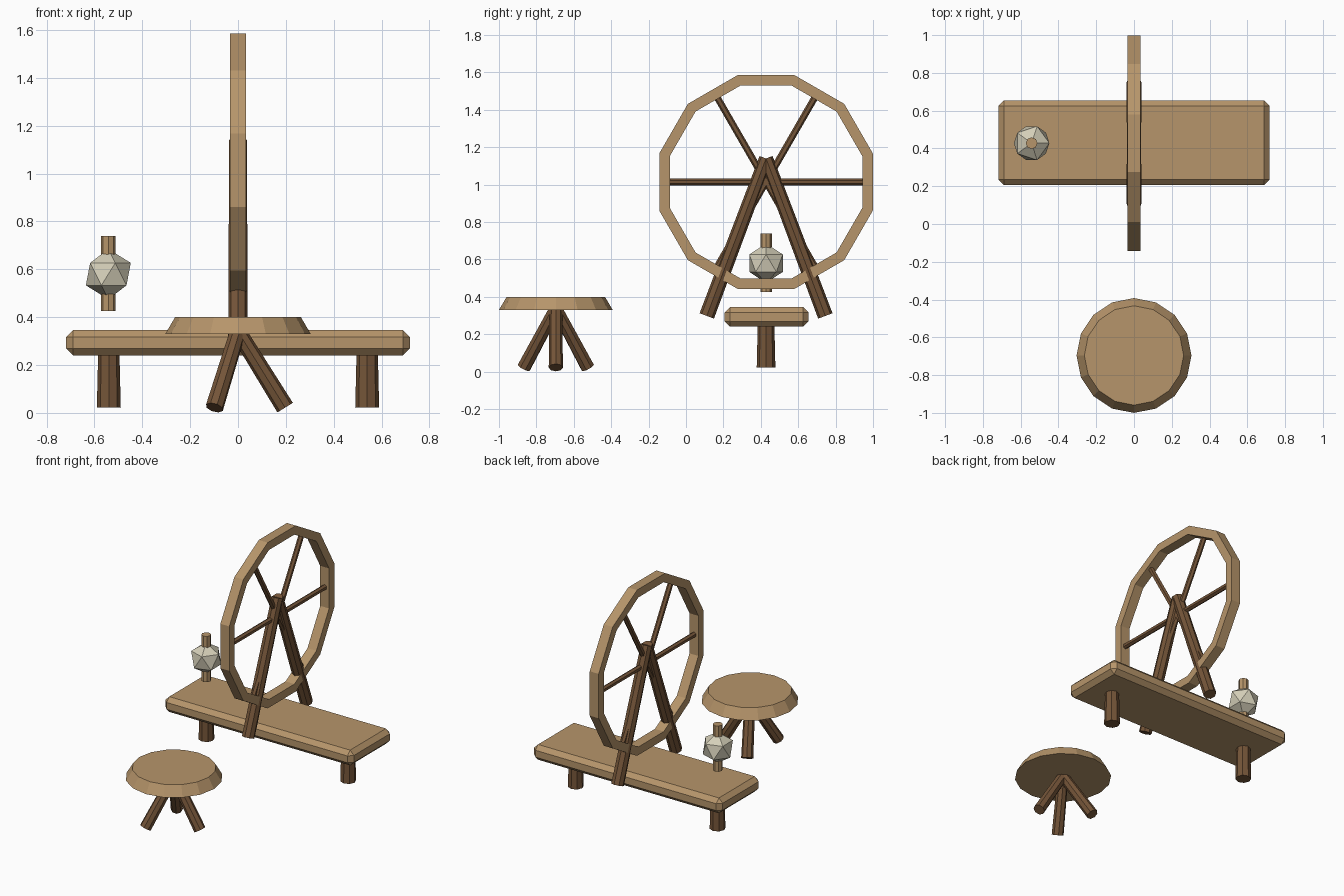
import bpy, bmesh
from math import cos, sin, radians
from mathutils import Vector, Matrix

cube = bpy.data.objects.get("Cube")
if cube:
    bpy.data.objects.remove(cube, do_unlink=True)


def material(name, rgb):
    mat = bpy.data.materials.new(name)
    mat.use_nodes = True
    mat.diffuse_color = (*rgb, 1)
    mat.node_tree.nodes["Principled BSDF"].inputs["Base Color"].default_value = (*rgb, 1)
    return mat


LIGHT = material("light wood", (0.47, 0.30, 0.145))
DARK = material("dark wood", (0.175, 0.09, 0.04))
WOOL = material("cream wool", (0.66, 0.62, 0.48))


def finish(name, bm, mat):
    bmesh.ops.recalc_face_normals(bm, faces=bm.faces)
    mesh = bpy.data.meshes.new(name)
    bm.to_mesh(mesh)
    bm.free()
    mesh.materials.append(mat)
    obj = bpy.data.objects.new(name, mesh)
    bpy.context.collection.objects.link(obj)
    return obj


def rod(name, start, end, r_start, r_end, mat, sides=8):
    """Flat-sided tapered rod between two points."""
    a, b = Vector(start), Vector(end)
    turn = (b - a).to_track_quat('Z', 'Y').to_matrix().to_4x4()
    bm = bmesh.new()
    bmesh.ops.create_cone(bm, cap_ends=True, segments=sides, radius1=r_start,
                          radius2=r_end, depth=(b - a).length,
                          matrix=Matrix.Translation((a + b) / 2) @ turn)
    return finish(name, bm, mat)


AXIS_Y = 0.428
HUB = Vector((0, AXIS_Y, 1.014))

# Bench plank with chamfered edges
bm = bmesh.new()
bmesh.ops.create_cube(bm, size=1, matrix=Matrix.Translation((0, AXIS_Y + 0.003, 0.293))
                      @ Matrix.Diagonal((1.436, 0.448, 0.105, 1)))
bmesh.ops.bevel(bm, geom=bm.edges[:], offset=0.029, segments=1, affect='EDGES')
finish("bench_plank", bm, LIGHT)

# Bench legs
for side, sx in (("left", 1), ("right", -1)):
    rod(f"bench_leg_{side}", (sx * 0.54, AXIS_Y, 0.022), (sx * 0.54, AXIS_Y, 0.27),
        0.05, 0.044, DARK)

# Wheel rim: rectangular section swept around the hub
bm = bmesh.new()
spoke_up = Vector((0, sin(radians(15)), cos(radians(15))))
corners = [bm.verts.new(HUB + spoke_up * r + Vector((x, 0, 0)))
           for r, x in ((0.533, -0.034), (0.591, -0.034), (0.591, 0.034), (0.533, 0.034))]
ring = [bm.edges.new((corners[i], corners[(i + 1) % 4])) for i in range(4)]
bmesh.ops.spin(bm, geom=corners + ring, cent=HUB, axis=(1, 0, 0),
               angle=radians(360), steps=12, use_merge=True)
bmesh.ops.remove_doubles(bm, verts=bm.verts[:], dist=0.001)
finish("wheel_rim", bm, LIGHT)

# Wheel spokes, each running right through the hub
for i in range(3):
    a = radians(60 * i)
    reach = Vector((0, cos(a), sin(a))) * 0.525
    rod(f"wheel_spoke_{i + 1}", HUB - reach, HUB + reach, 0.018, 0.018, DARK, 6)

# Leaning wheel posts
for side, sy in (("front", -1), ("back", 1)):
    rod(f"wheel_post_{side}", (0, AXIS_Y + sy * 0.317, 0.298), (0, AXIS_Y, 1.14),
        0.041, 0.037, DARK)

# Spindle with a ball of wool
rod("spindle", (-0.542, AXIS_Y, 0.425), (-0.542, AXIS_Y, 0.74), 0.031, 0.031, LIGHT)
bm = bmesh.new()
bmesh.ops.create_icosphere(bm, subdivisions=1, radius=0.105,
                           matrix=Matrix.Translation((-0.542, AXIS_Y, 0.58)))
finish("wool_ball", bm, WOOL)

# Stool seat and three splayed legs
STOOL_Y = -0.696
rod("stool_seat", (0, STOOL_Y, 0.33), (0, STOOL_Y, 0.40), 0.304, 0.263, LIGHT, 16)
for i in range(3):
    a = radians(120 * i)
    out = Vector((cos(a), sin(a), 0))
    base = Vector((0, STOOL_Y, 0))
    rod(f"stool_leg_{i + 1}", base + out * 0.197 + Vector((0, 0, 0.022)),
        base + Vector((0, 0, 0.34)), 0.038, 0.034, DARK)
